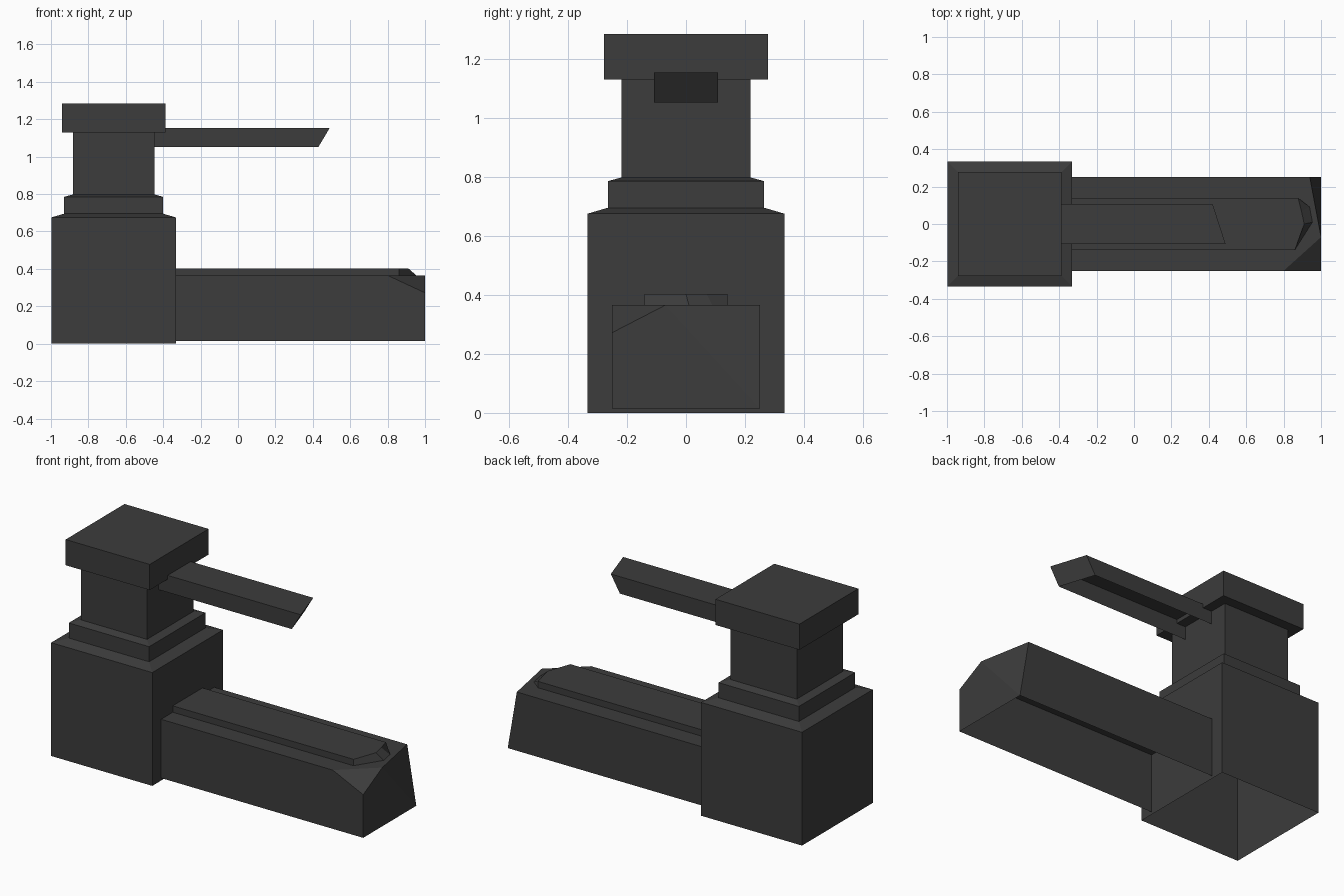
import bpy, bmesh
from mathutils import Vector

cube = bpy.data.objects.get("Cube")
if cube:
    bpy.data.objects.remove(cube, do_unlink=True)

dark = bpy.data.materials.new("dark_grey")
dark.use_nodes = True
colour = (0.045, 0.045, 0.045, 1)
dark.diffuse_color = colour
dark.node_tree.nodes["Principled BSDF"].inputs["Base Color"].default_value = colour


def finish(name, bm):
    """Open the underside, then turn the mesh into an object."""
    bmesh.ops.recalc_face_normals(bm, faces=bm.faces)
    low = min(v.co.z for v in bm.verts)
    under = [f for f in bm.faces if all(v.co.z < low + 0.001 for v in f.verts)]
    bmesh.ops.delete(bm, geom=under, context='FACES')
    mesh = bpy.data.meshes.new(name)
    bm.to_mesh(mesh)
    bm.free()
    mesh.materials.append(dark)
    bpy.context.collection.objects.link(bpy.data.objects.new(name, mesh))


def loft(rings):
    """Closed solid through rings of equal point count."""
    bm = bmesh.new()
    loops = [[bm.verts.new(p) for p in ring] for ring in rings]
    n = len(loops[0])
    for a, b in zip(loops, loops[1:]):
        for i in range(n):
            j = (i + 1) % n
            bm.faces.new((a[i], a[j], b[j], b[i]))
    bm.faces.new(loops[0][::-1])
    bm.faces.new(loops[-1])
    return bm


def chop(bm, a, b, c):
    """Slice off the outer end corner beyond the plane through a, b, c."""
    a, b, c = Vector(a), Vector(b), Vector(c)
    normal = (b - a).cross(c - a).normalized()
    if normal.x < 0:
        normal.negate()
    cut = bmesh.ops.bisect_plane(bm, geom=bm.verts[:] + bm.edges[:] + bm.faces[:],
                                 dist=0.0001, plane_co=a, plane_no=normal, clear_outer=True)
    bmesh.ops.holes_fill(bm, edges=[e for e in bm.edges if e.is_boundary], sides=0)


def square(half, z, cx=-0.665):
    return [(cx - half, -half, z), (cx + half, -half, z),
            (cx + half, half, z), (cx - half, half, z)]


# Body, stepped collar, neck and square cap
profile = [(0.333, 0), (0.333, 0.675), (0.265, 0.695), (0.265, 0.785),
           (0.218, 0.798), (0.218, 1.13), (0.277, 1.13), (0.277, 1.283)]
finish("tap_body", loft([square(h, z) for h, z in profile]))

# Spout with its chipped end corners
outline = [(-0.34, -0.25), (1, -0.25), (1, 0.25), (-0.34, 0.25)]
spout = loft([[(x, y, z) for x, y in outline] for z in (0.015, 0.365)])
chop(spout, (0.8, -0.25, 0.365), (1, -0.25, 0.272), (1, -0.07, 0.365))
chop(spout, (1, 0.25, 0.015), (0.94, 0.25, 0.365), (1, -0.07, 0.365))
finish("spout", spout)

# Raised panel on the spout
ridge_low = [(-0.34, -0.14), (0.86, -0.14), (0.955, 0.01), (0.94, 0.09), (0.877, 0.14), (-0.34, 0.14)]
ridge_top = [(-0.34, -0.14), (0.86, -0.14), (0.91, 0.0), (0.895, 0.07), (0.877, 0.14), (-0.34, 0.14)]
finish("spout_panel", loft([[(x, y, 0.364) for x, y in ridge_low],
                            [(x, y, 0.403) for x, y in ridge_top]]))

# Lever with a slanted tip
finish("lever", loft([[(-0.45, -0.108, z), (tip, -0.108, z), (tip - 0.07, 0.108, z), (-0.45, 0.108, z)]
                      for z, tip in ((1.052, 0.43), (1.153, 0.49))]))
